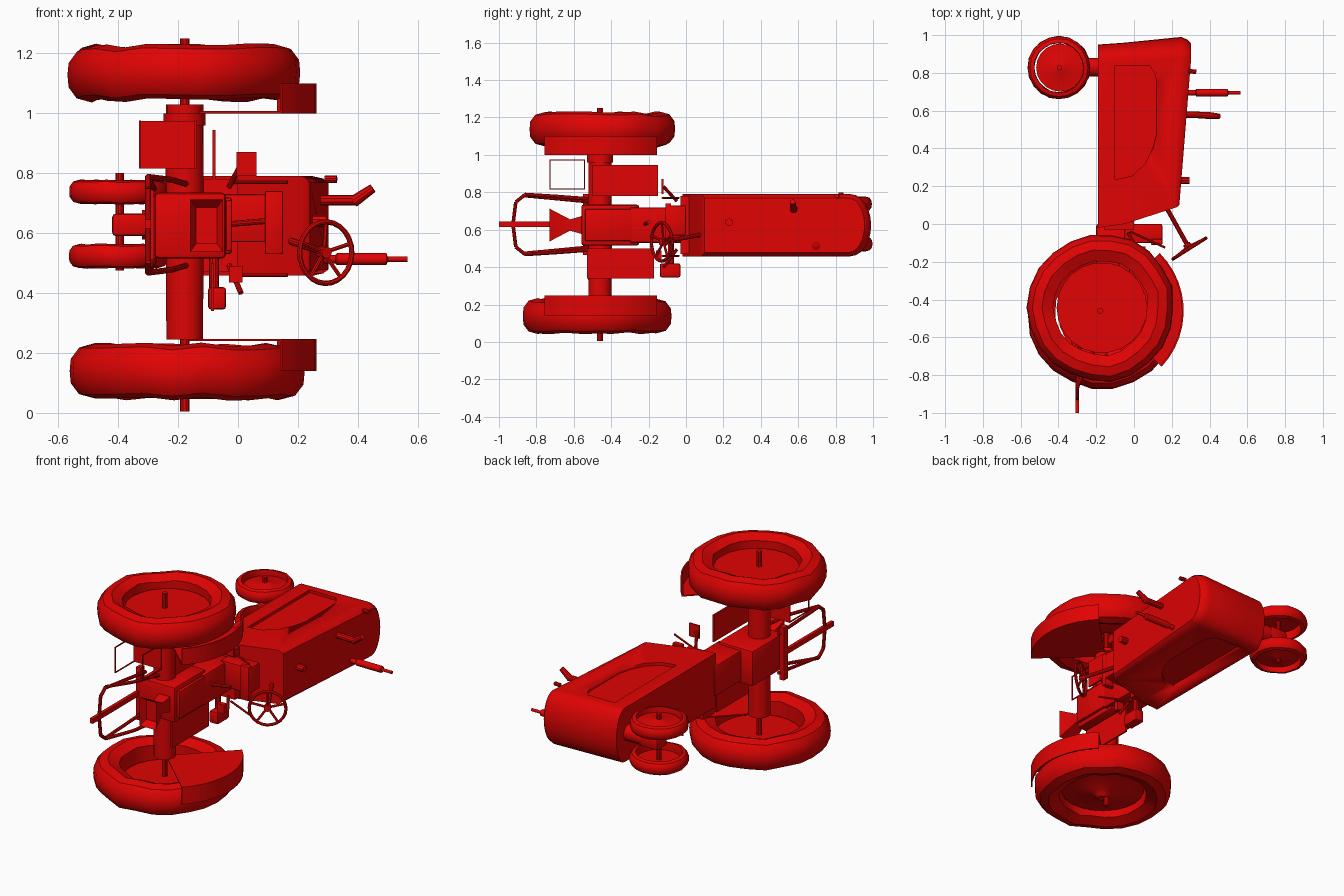
import bpy, bmesh, math, random
from mathutils import Vector

if "Cube" in bpy.data.objects:
    bpy.data.objects.remove(bpy.data.objects["Cube"])

random.seed(4)
red = bpy.data.materials.new("tractor red")
red.diffuse_color = (0.75, 0.001, 0.001, 1)
red.use_nodes = True
red.node_tree.nodes["Principled BSDF"].inputs["Base Color"].default_value = red.diffuse_color


def finish(name, bm, angle=35):
    bmesh.ops.recalc_face_normals(bm, faces=bm.faces)
    me = bpy.data.meshes.new(name)
    bm.to_mesh(me)
    bm.free()
    ob = bpy.data.objects.new(name, me)
    bpy.context.collection.objects.link(ob)
    me.materials.append(red)
    bpy.ops.object.select_all(action='DESELECT')
    ob.select_set(True)
    bpy.context.view_layer.objects.active = ob
    bpy.ops.object.shade_smooth_by_angle(angle=math.radians(angle))
    return ob


def box(name, lo, hi, bevel=0.0):
    bm = bmesh.new()
    bmesh.ops.create_cube(bm, size=1)
    for v in bm.verts:
        v.co = Vector([lo[i] + (v.co[i] + 0.5) * (hi[i] - lo[i]) for i in range(3)])
    if bevel:
        bmesh.ops.bevel(bm, geom=bm.edges[:], offset=bevel, segments=2, affect='EDGES', profile=0.5)
    return finish(name, bm)


def lathe(name, prof, at, axis=(0, 0, 1), n=20, closed=False, lump=0.0):
    """Spin (radius, height) points round an axis."""
    bm = bmesh.new()
    rot = Vector((0, 0, 1)).rotation_difference(Vector(axis)).to_matrix()
    rings = []
    offs = [(random.uniform(-1, 1), random.uniform(-1, 1)) for _ in range(n)]
    for r, h in prof:
        ring = []
        for i in range(n):
            a = 2 * math.pi * i / n
            rr, hh = r + lump * offs[i][0], h + lump * offs[i][1]
            ring.append(bm.verts.new(Vector(at) + rot @ Vector((rr * math.cos(a), rr * math.sin(a), hh))))
        rings.append(ring)
    pairs = list(zip(rings, rings[1:] + rings[:1])) if closed else list(zip(rings, rings[1:]))
    for a, b in pairs:
        for i in range(n):
            j = (i + 1) % n
            bm.faces.new((a[i], a[j], b[j], b[i]))
    if not closed:
        bm.faces.new(rings[0])
        bm.faces.new(rings[-1])
    return finish(name, bm)


def rod(name, a, b, r, r2=None, n=10):
    a, b = Vector(a), Vector(b)
    return lathe(name, [(r, 0), (r if r2 is None else r2, (b - a).length)], a, b - a, n)


def prism(name, pts, z0, z1):
    """Extrude an (x, y) outline along z."""
    bm = bmesh.new()
    f = bm.faces.new([bm.verts.new((x, y, z0)) for x, y in pts])
    ext = bmesh.ops.extrude_face_region(bm, geom=[f])['geom']
    for v in ext:
        if isinstance(v, bmesh.types.BMVert):
            v.co.z = z1
    return finish(name, bm)


# Hood: plan outline with a rounded nose, lofted from bottom (-x) to top (+x)
MID = 0.624
arc = [(math.cos(math.radians(t)), math.sin(math.radians(t))) for t in range(-90, 91, 15)]
bm = bmesh.new()
rings = []
# level: x at back, x at front, back y, nose start, nose tip, half width
for xb, xf, yb, ys, yt, w in [(-0.19, -0.19, -0.02, 0.87, 0.95, 0.166), (-0.05, -0.05, 0.0, 0.875, 0.96, 0.166),
                              (0.215, 0.25, 0.085, 0.88, 0.99, 0.166), (0.228, 0.285, 0.09, 0.875, 0.975, 0.158),
                              (0.24, 0.302, 0.10, 0.87, 0.955, 0.145)]:
    plan = [(yb, -w)] + [(ys + (yt - ys) * c, w * s) for c, s in arc] + [(yb, w)]
    rings.append([bm.verts.new((xb + (xf - xb) * min(1, (y - yb) / (ys - yb)), y, MID + z)) for y, z in plan])
for a, b in zip(rings, rings[1:]):
    for i in range(len(a)):
        j = (i + 1) % len(a)
        bm.faces.new((a[i], a[j], b[j], b[i]))
bm.faces.new(rings[0])
bm.faces.new(rings[-1])
hood = finish("hood", bm)

# Recessed D-shaped panels in both hood sides
outline = [(-0.10, 0.235), (-0.01, 0.255), (0.06, 0.32), (0.10, 0.40), (0.12, 0.48),
           (0.12, 0.75), (0.11, 0.80), (0.08, 0.84), (-0.10, 0.84)]
for z0, z1 in ((0.44, 0.476), (0.772, 0.81)):
    cutter = prism("panel_cutter", outline, z0, z1)
    cutter.hide_render = True
    mod = hood.modifiers.new("recess", 'BOOLEAN')
    mod.operation, mod.solver, mod.object = 'DIFFERENCE', 'EXACT', cutter
    bpy.context.view_layer.objects.active = hood
    bpy.ops.object.modifier_apply(modifier=mod.name)
    bpy.data.objects.remove(cutter)

# Transmission, rear housing and dash
box("transmission", (-0.2, -0.3, 0.53), (-0.02, 0.0, 0.72), 0.01)
box("rear_housing", (-0.28, -0.56, 0.515), (-0.04, -0.25, 0.735), 0.015)
box("housing_cover", (-0.04, -0.54, 0.54), (-0.02, -0.28, 0.71), 0.006)
box("dash", (-0.05, -0.10, 0.57), (0.15, 0.0, 0.73), 0.008)
box("dash_plate", (0.09, -0.11, 0.53), (0.15, -0.08, 0.74), 0.004)
box("rear_firewall", (-0.16, -0.03, 0.47), (0.0, 0.02, 0.78))

# Axle with its housings
AX, AY = -0.178, -0.46
rod("rear_axle", (AX, AY, 0.005), (AX, AY, 1.25), 0.016)
for s, zend in ((-1, 0.245), (1, 1.03)):
    rod("axle_housing", (AX, AY, MID + s * 0.1), (AX, AY, zend), 0.064, 0.062, 18)
rod("housing_flange", (AX, AY, 0.96), (AX, AY, 1.0), 0.07, None, 18)


def wheel(name, c, r, half, inner, disc, side, n, lump, dish):
    """Tire ring plus a dished disc; dish lists disc heights from rim to hub, in half widths."""
    x, y, z = c
    tire = [(inner, -half * 0.7), (r * 0.8, -half), (r * 0.93, -half * 0.85), (r, -half * 0.45), (r * 1.01, 0),
            (r, half * 0.45), (r * 0.93, half * 0.85), (r * 0.8, half), (inner, half * 0.7)]
    lathe(name + "_tire", tire, c, n=n, closed=True, lump=lump)
    d = side * half
    lathe(name + "_disc", [(disc * k, d * h) for k, h in zip((1, 1, 0.8, 0.25, 0.12), dish)], (x + 0.006, y, z), n=n)


# Wheels
wheel("rear_lower", (-0.168, -0.475, 0.138), 0.392, 0.091, 0.25, 0.24, -1, 22, 0.006, (0.2, 0.3, 0.4, 0.6, 0.9))
wheel("rear_upper", (-0.176, -0.443, 1.135), 0.386, 0.091, 0.25, 0.24, 1, 22, 0.008, (0.25, 0.1, -0.1, -0.2, 0.2))
for s in (-1, 1):
    wheel("front", (-0.397, 0.828, 0.63 + s * 0.107), 0.165, 0.04, 0.13, 0.127, s, 20, 0.002,
          (0.2, 0.2, 0.3, 0.5, 0.7))
rod("front_axle", (-0.395, 0.828, 0.475), (-0.395, 0.828, 0.80), 0.014)
box("front_pedestal", (-0.42, 0.78, 0.59), (-0.30, 0.88, 0.665), 0.012)
rod("steering_post", (-0.32, 0.83, 0.628), (-0.18, 0.83, 0.628), 0.05, None, 16)

# Fenders: pie-shaped inner plate and a band over the tread
CX, CY = -0.17, -0.46
angs = [math.radians(t) for t in range(-43, 46, 8)]
for z_plate, z_out, s in ((0.247, 0.14, -1), (1.0, 1.10, 1)):
    arc_out = [(CX + 0.433 * math.cos(a), CY + 0.433 * math.sin(a)) for a in angs]
    arc_in = [(CX + 0.424 * math.cos(a), CY + 0.424 * math.sin(a)) for a in angs]
    prism("fender_plate", [(CX, CY)] + arc_out, z_plate, z_plate + s * 0.007)
    prism("fender_band", arc_out + arc_in[::-1], z_plate, z_out)

# Foot platforms
box("platform_lower", (-0.09, -0.53, 0.34), (-0.08, -0.17, 0.50))
box("platform_upper", (-0.085, -0.50, 0.78), (-0.075, -0.15, 0.945))

# Open step frame with a closed panel on its forward side
box("step_panel", (-0.33, -0.545, 0.815), (-0.145, -0.54, 0.975))
for x in (-0.33, -0.145):
    for z in (0.815, 0.97):
        box("step_rail", (x, -0.73, z), (x + 0.006, -0.54, z + 0.006))
    box("step_upright", (x, -0.73, 0.815), (x + 0.006, -0.724, 0.975))

# Flared rear shield: four-sided funnel
bm = bmesh.new()
rings = [[bm.verts.new((cx + sx * hx, y, 0.625 + sz * hz)) for sx, sz in ((-1, -1), (1, -1), (1, 1), (-1, 1))]
         for y, cx, hx, hz in ((-0.55, -0.11, 0.04, 0.05), (-0.62, -0.11, 0.03, 0.03), (-0.73, -0.105, 0.055, 0.088),
                               (-0.69, -0.105, 0.035, 0.06))]
for a, b in zip(rings, rings[1:]):
    for i in range(4):
        bm.faces.new((a[i], a[(i + 1) % 4], b[(i + 1) % 4], b[i]))
bm.faces.new(rings[-1])
finish("rear_shield", bm)

# Hitch: two side arms, cross frame and drawbar
HX = -0.3
arm = [(-0.17, -0.5, 0.135), (-0.22, -0.70, 0.15), (HX, -0.86, 0.16), (HX, -0.91, 0.12), (HX, -0.925, 0.0)]
for s in (-1, 1):
    for a, b in zip(arm, arm[1:]):
        rod("hitch_arm", (a[0], a[1], 0.628 + s * a[2]), (b[0], b[1], 0.628 + s * b[2]), 0.01)
    rod("lower_link", (-0.28, -0.5, 0.628 + s * 0.12), (HX, -0.87, 0.628 + s * 0.155), 0.01)
box("drawbar", (-0.31, -1.0, 0.615), (-0.29, -0.55, 0.645))
box("hitch_crossbar", (-0.31, -0.55, 0.465), (-0.28, -0.51, 0.79))

# Steering wheel and column
SC = Vector((0.293, -0.13, 0.535))
nrm = Vector((0.12, -0.19, 0)).normalized()
u = Vector((0.19, 0.12, 0)).normalized()
rim = [(0.103 + 0.009 * math.cos(t * math.pi / 4), 0.009 * math.sin(t * math.pi / 4)) for t in range(8)]
lathe("steering_rim", rim, SC, nrm, 24, True)
for k in range(5):
    t = 2 * math.pi * k / 5 + 0.3
    rod("steering_spoke", SC - nrm * 0.012, SC + 0.1 * (u * math.cos(t) + Vector((0, 0, math.sin(t)))), 0.007, None, 6)
rod("steering_hub", SC - nrm * 0.03, SC + nrm * 0.006, 0.02)
rod("steering_column", (0.17, 0.09, 0.575), SC, 0.012)

# Exhaust and air intake
lathe("exhaust", [(0.014, 0), (0.014, 0.055), (0.02, 0.06), (0.02, 0.225), (0.009, 0.23), (0.009, 0.295)],
      (0.27, 0.695, 0.513), (1, 0, 0), 14)
rod("intake_pipe", (0.26, 0.58, 0.71), (0.40, 0.575, 0.71), 0.018)
rod("intake_elbow", (0.385, 0.575, 0.705), (0.45, 0.57, 0.75), 0.02, 0.015)
rod("fuel_cap", (0.23, 0.23, 0.64), (0.295, 0.23, 0.64), 0.02)
rod("filler_cap", (0.29, 0.81, 0.78), (0.33, 0.805, 0.78), 0.012)

# Pedals and levers
for s, z in ((-1, 0.40), (1, 0.83)):
    rod("pedal_rod", (-0.03, -0.05, MID + s * 0.13), (0.01, -0.12, z), 0.009)
    rod("lever", (-0.02, -0.04, z - s * 0.06), (0.165, -0.125, z - s * 0.06), 0.006)
box("control_plate", (-0.005, -0.13, 0.79), (0.062, -0.12, 0.87))
box("brake_pedal", (-0.10, -0.14, 0.345), (-0.04, -0.03, 0.42), 0.01)
rod("pedal_shaft", (-0.08, -0.08, 0.36), (-0.08, -0.08, 0.56), 0.016)
box("clutch_pedal", (-0.03, -0.16, 0.435), (0.015, -0.13, 0.49))
rod("gear_lever", (-0.03, -0.22, 0.63), (0.09, -0.2, 0.64), 0.01)
